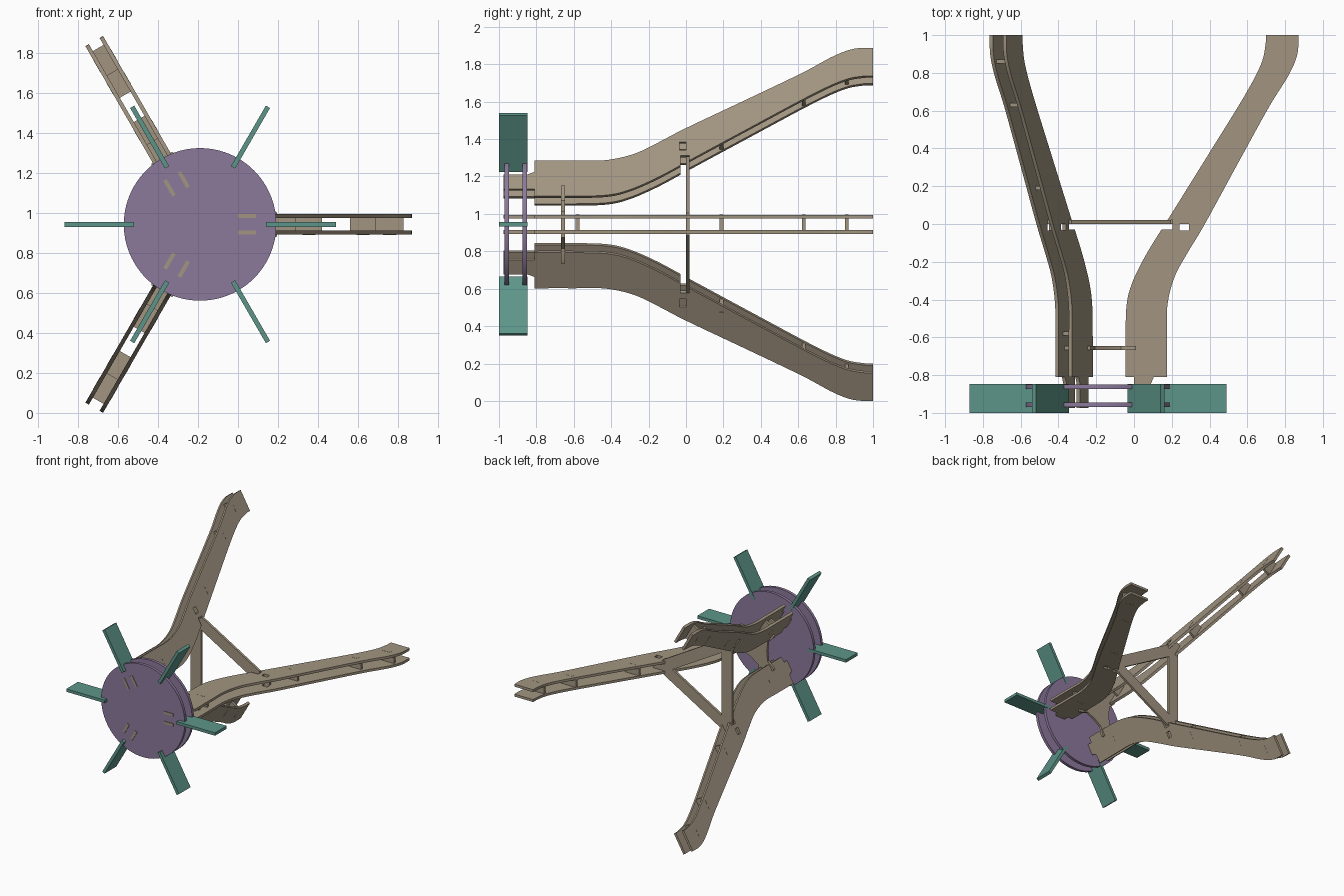
import bpy, bmesh, math
from mathutils import Matrix, Vector

if "Cube" in bpy.data.objects:
    bpy.data.objects.remove(bpy.data.objects["Cube"])

CENTRE = Matrix.Translation((-0.19, 0, 0.944))
T = 0.02       # plate thickness
GAP = 0.041    # offset of each arm plate from the arm's mid plane


def material(name, rgb):
    m = bpy.data.materials.new(name)
    m.diffuse_color = (*rgb, 1)
    m.use_nodes = True
    m.node_tree.nodes["Principled BSDF"].inputs["Base Color"].default_value = m.diffuse_color
    return m


TAN = material("tan", (0.36, 0.30, 0.22))
PURPLE = material("purple", (0.26, 0.19, 0.33))
TEAL = material("teal", (0.11, 0.30, 0.25))


def plate(name, loops, thick, matrix, mat):
    """Flat sheet cut from 2D loops (first is outline, the rest are holes)."""
    cu = bpy.data.curves.new(name, 'CURVE')
    cu.dimensions, cu.fill_mode, cu.extrude = '2D', 'BOTH', thick / 2
    for pts in loops:
        s = cu.splines.new('POLY')
        s.points.add(len(pts) - 1)
        for p, (u, v) in zip(s.points, pts):
            p.co = (u, v, 0, 1)
        s.use_cyclic_u = True
    tmp = bpy.data.objects.new("tmp", cu)
    bpy.context.collection.objects.link(tmp)
    dg = bpy.context.evaluated_depsgraph_get()
    me = bpy.data.meshes.new_from_object(tmp.evaluated_get(dg))
    bpy.data.objects.remove(tmp)
    bm = bmesh.new()
    bm.from_mesh(me)
    bmesh.ops.remove_doubles(bm, verts=bm.verts, dist=1e-5)
    bmesh.ops.recalc_face_normals(bm, faces=bm.faces)
    bm.to_mesh(me)
    bm.free()
    me.transform(CENTRE @ matrix)
    me.materials.clear()
    me.materials.append(mat)
    ob = bpy.data.objects.new(name, me)
    bpy.context.collection.objects.link(ob)
    bpy.ops.object.select_all(action='DESELECT')
    ob.select_set(True)
    bpy.context.view_layer.objects.active = ob
    bpy.ops.object.shade_smooth_by_angle(angle=math.radians(30))
    return ob


def rect(u0, u1, v0, v1):
    return [(u0, v0), (u1, v0), (u1, v1), (u0, v1)]


def smooth(pts, n=6):
    """Catmull-Rom curve through the points."""
    p = [Vector(q) for q in [pts[0]] + pts + [pts[-1]]]
    out = []
    for a, b, c, d in zip(p, p[1:], p[2:], p[3:]):
        for i in range(n):
            t = i / n
            q = 0.5 * (2*b + (c-a)*t + (2*a-5*b+4*c-d)*t*t + (3*b-a-3*c+d)*t**3)
            out.append((q.x, q.y))
    return out + [pts[-1]]


def around(angle):
    return Matrix.Rotation(-angle, 4, 'Y')


def polar(r, off, a):
    return (r*math.cos(a) - off*math.sin(a), r*math.sin(a) + off*math.cos(a))


def facing(y):
    """Sheet lying in the xz plane at depth y."""
    return Matrix.Translation((0, y, 0)) @ Matrix.Rotation(math.pi/2, 4, 'X')


THIRDS = [i * 2 * math.pi / 3 for i in range(3)]

# arm outline (radius, depth): tongue, outer edge, tip, inner edge, brace notch
outer = smooth([(0.365, -0.81), (0.365, -0.60), (0.367, -0.43), (0.405, -0.28),
                (0.475, -0.15), (0.565, 0.0), (0.745, 0.33), (0.905, 0.62),
                (1.01, 0.79), (1.055, 0.90), (1.06, 1.0)])
inner_tip = smooth([(0.888, 1.0), (0.885, 0.94), (0.86, 0.84), (0.77, 0.67),
                    (0.56, 0.33), (0.367, 0.02)])
inner_base = smooth([(0.335, -0.03), (0.255, -0.16), (0.185, -0.30), (0.152, -0.42),
                     (0.145, -0.60), (0.145, -0.81)])
notch = [(0.395, 0.02), (0.395, -0.03)]
tongue = [(0.19, -0.81), (0.19, -0.975), (0.28, -0.975), (0.28, -0.845), (0.295, -0.81)]
arm = outer + inner_tip + notch + inner_base + tongue
keyhole = rect(0.43, 0.48, -0.035, 0.0)

# spacers inside each arm: depth, inner radius, outer radius
spacers = [(-0.58, 0.20, 0.32), (0.19, 0.48, 0.61), (0.63, 0.75, 0.88), (0.86, 0.88, 1.02)]

for i, a in enumerate(THIRDS):
    for side, s in (("a", 1), ("b", -1)):
        plate(f"arm_plate_{i}{side}", [arm, keyhole], T,
              around(a) @ Matrix.Translation((0, 0, s*GAP)), TAN)
    for j, (y, r0, r1) in enumerate(spacers):
        h, tab, m = GAP - T/2, GAP + T/2 + 0.001, (r1 - r0) * 0.25
        cross = [(r0, -h), (r0+m, -h), (r0+m, -tab), (r1-m, -tab), (r1-m, -h), (r1, -h)]
        cross += [(u, -v) for u, v in reversed(cross)]
        plate(f"arm_spacer_{i}_{j}", [cross], T, around(a) @ facing(y), TAN)

# triangular brace with hooked tabs, and the three-lobed hub behind the discs
brace, hub = [], []
for a in THIRDS:
    brace += [polar(r, o, a) for r, o in ((0.385, -0.06), (0.385, -0.031), (0.48, -0.031),
                                          (0.48, 0.031), (0.385, 0.031), (0.385, 0.06))]
    hub += [polar(r, o, a) for r, o in ((0.12, -0.05), (0.18, -0.07), (0.20, -0.07),
                                        (0.20, -0.031), (0.30, -0.031), (0.30, 0.031),
                                        (0.20, 0.031), (0.20, 0.07), (0.18, 0.07), (0.12, 0.05))]
    hub.append(polar(0.095, 0, a + math.pi/3))
plate("triangle_brace", [brace, [polar(0.30, 0, a) for a in THIRDS]], T, facing(0.01), TAN)
plate("hub_plate", [hub], T, facing(-0.657), TAN)

# pair of round discs
circle = [polar(0.382, 0, k * math.tau / 96) for k in range(96)]
for name, y in (("front_disc", -0.958), ("rear_disc", -0.862)):
    plate(name, [circle], 0.024, facing(y), PURPLE)

# six radial fins
for i in range(6):
    plate(f"fin_{i}", [rect(0.33, 0.68, -1.0, -0.848)], 0.024, around(i * math.pi/3), TEAL)
